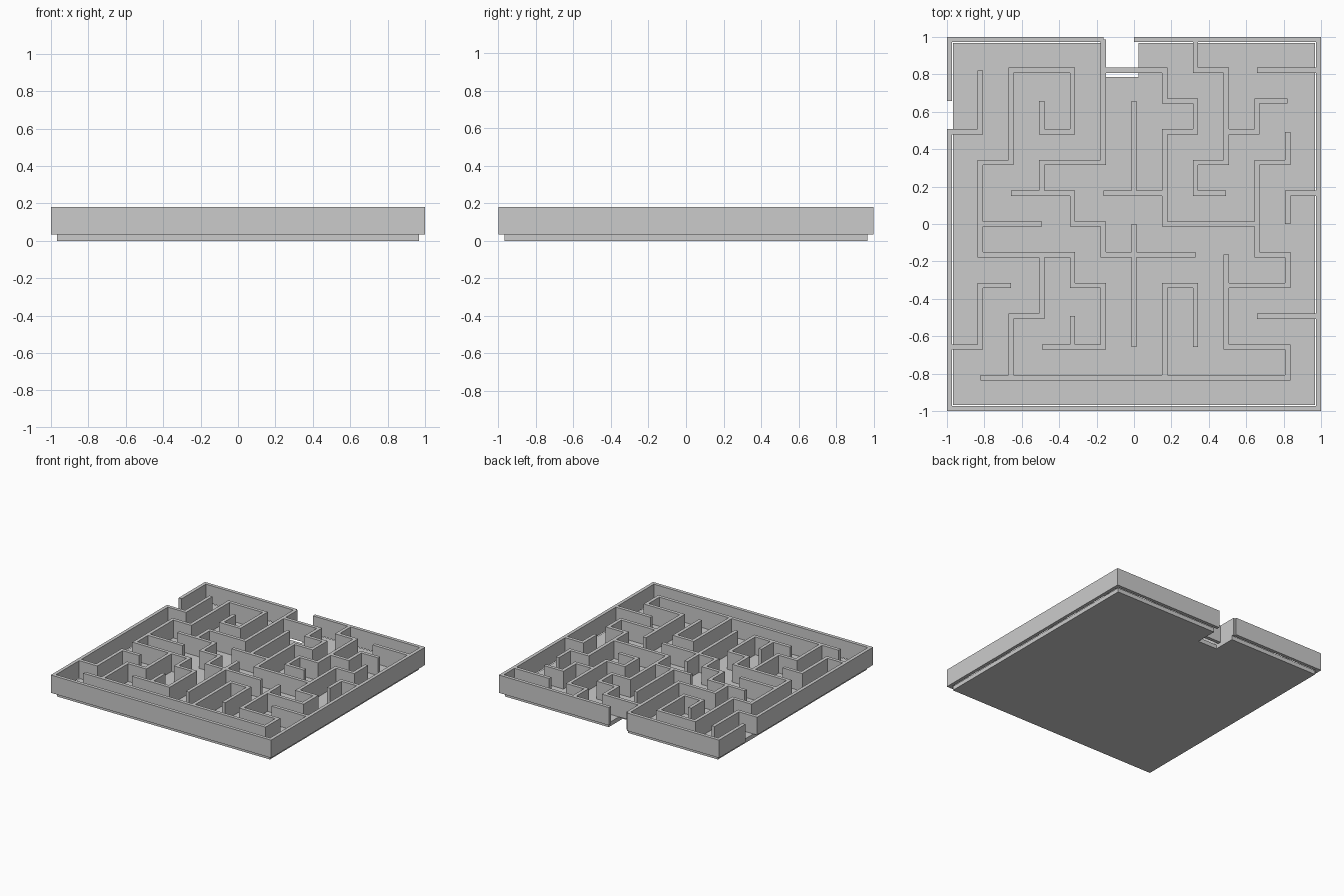
import bpy
import bmesh

cube = bpy.data.objects.get("Cube")
if cube:
    bpy.data.objects.remove(cube, do_unlink=True)

PITCH, HALF = 0.1643, 0.014          # maze grid spacing, half wall thickness
FLOOR_TOP, WALL_TOP = 0.034, 0.18

grey = bpy.data.materials.new("light_grey")
grey.use_nodes = True
grey.diffuse_color = (0.6, 0.6, 0.6, 1)
grey.node_tree.nodes["Principled BSDF"].inputs["Base Color"].default_value = (0.6, 0.6, 0.6, 1)


def extruded(name, polygons, bottom, top):
    """Solid made from flat polygons, raised from bottom to top."""
    bm = bmesh.new()
    for poly in polygons:
        bm.faces.new([bm.verts.new((x, y, bottom)) for x, y in poly])
    bmesh.ops.remove_doubles(bm, verts=bm.verts, dist=1e-5)
    ext = bmesh.ops.extrude_face_region(bm, geom=bm.faces[:], use_keep_orig=True)
    verts = [g for g in ext["geom"] if isinstance(g, bmesh.types.BMVert)]
    bmesh.ops.translate(bm, verts=verts, vec=(0, 0, top - bottom))
    bmesh.ops.recalc_face_normals(bm, faces=bm.faces)
    mesh = bpy.data.meshes.new(name)
    bm.to_mesh(mesh)
    bm.free()
    mesh.materials.append(grey)
    obj = bpy.data.objects.new(name, mesh)
    bpy.context.collection.objects.link(obj)
    return obj


# Each wall run: start node, then moves (u, d, l, r with a count)
RUNS = [
    # outer border, with an entrance at the back and one on the right
    (-6, 4, "u2 r5"), (0, 6, "r6 d12 l12 u9 r1 u2"),
    # back left
    (-1, 6, "d4 l2 d1"), (-4, 1, "r2 d1 r1 d1 r3"),
    (-3, 4, "d1 r1 u2 l2 d3 l1 d3 r3 d1 r1 d2 l2"), (-5, 0, "r2"),
    # front left
    (-3, -1, "d2 l1 d2"), (-2, -3, "d1"), (-4, -2, "l1 d2 l1"),
    # centre
    (0, 4, "d3"), (-1, 1, "r2"), (0, 0, "d4"),
    (-1, 5, "r2 d1 r1 d1 l1 d3 r3"),
    # front right
    (-5, -5, "r10 u1 l2 u3"), (3, -2, "r2 u1 l1 u3 r1 u1"),
    (1, -5, "u3 r1 d2"), (4, -3, "r2"),
    # back right
    (2, 6, "d1 r1 d3 l1 d1 r1"), (3, 3, "r1 u1 r1"),
    (4, 5, "r2"), (6, 1, "l1 d1"),
]
STEP = {"u": (0, 1), "d": (0, -1), "l": (-1, 0), "r": (1, 0)}


def wall_rectangles():
    """Corners are filled square; free ends stop flush on their node."""
    for x, y, path in RUNS:
        moves = path.split()
        for i, move in enumerate(moves):
            dx, dy = STEP[move[0]]
            n = int(move[1:])
            a = HALF if i > 0 else 0
            b = HALF if i < len(moves) - 1 else 0
            x0, y0 = x * PITCH - dx * a, y * PITCH - dy * a
            x, y = x + dx * n, y + dy * n
            x1, y1 = x * PITCH + dx * b, y * PITCH + dy * b
            sx, sy = HALF * abs(dy), HALF * abs(dx)
            yield (min(x0, x1) - sx, max(x0, x1) + sx,
                   min(y0, y1) - sy, max(y0, y1) + sy)


# Maze walls: merge all runs into one outline on a shared grid
rects = list(wall_rectangles())
lines = [i * PITCH + o for i in range(-6, 7) for o in (-HALF, 0, HALF)]
spans = list(zip(lines, lines[1:]))
cells = []
for xa, xb in spans:
    for ya, yb in spans:
        cx, cy = (xa + xb) / 2, (ya + yb) / 2
        if any(r[0] < cx < r[1] and r[2] < cy < r[3] for r in rects):
            cells.append([(xa, ya), (xb, ya), (xb, yb), (xa, yb)])
extruded("maze_walls", cells, FLOOR_TOP, WALL_TOP)

# Floor slab, inset below the border and notched at the back entrance
E = 0.967
NOTCH_L, NOTCH_R, NOTCH_Y = -0.15, 0.025, 0.785
floor = [(-E, -E), (E, -E), (E, E), (NOTCH_R, E), (NOTCH_R, NOTCH_Y),
         (NOTCH_L, NOTCH_Y), (NOTCH_L, E), (-E, E)]
extruded("floor_slab", [floor], 0, FLOOR_TOP)
